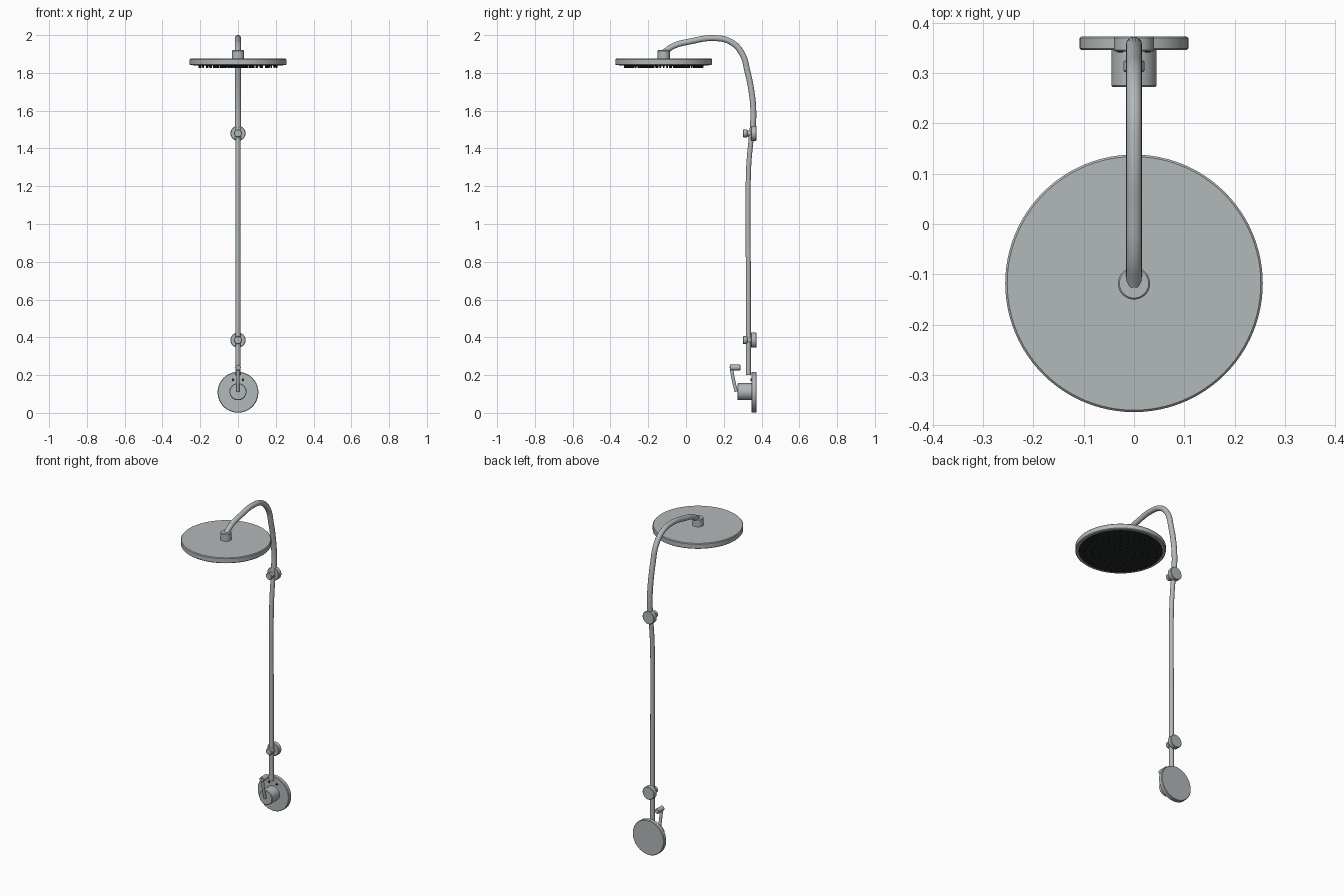
import bpy
import bmesh
from math import pi, radians, cos, sin
from mathutils import Matrix, Vector

if "Cube" in bpy.data.objects:
    bpy.data.objects.remove(bpy.data.objects["Cube"])


def material(name, colour):
    m = bpy.data.materials.new(name)
    m.use_nodes = True
    m.diffuse_color = colour
    m.node_tree.nodes["Principled BSDF"].inputs["Base Color"].default_value = colour
    return m


CHROME = material("brushed chrome", (0.45, 0.48, 0.49, 1))
RUBBER = material("black rubber", (0.018, 0.021, 0.021, 1))
UP = Matrix.Identity(4)
BACK = Matrix.Rotation(-pi / 2, 4, "X")   # turns local z towards +y


def finish(name, mesh, mat):
    obj = bpy.data.objects.new(name, mesh)
    bpy.context.collection.objects.link(obj)
    mesh.materials.clear()
    mesh.materials.append(mat)
    bpy.ops.object.select_all(action="DESELECT")
    obj.select_set(True)
    bpy.context.view_layer.objects.active = obj
    bpy.ops.object.shade_smooth_by_angle(angle=radians(35))
    return obj


def lathe(name, profile, centre, turn, mat, sides=64):
    """Revolve (radius, height) points, capping both ends."""
    bm = bmesh.new()
    rings = [[bm.verts.new((r * cos(2 * pi * i / sides), r * sin(2 * pi * i / sides), h))
              for i in range(sides)] for r, h in profile]
    for a, b in zip(rings, rings[1:]):
        for i in range(sides):
            j = (i + 1) % sides
            bm.faces.new((a[i], a[j], b[j], b[i]))
    bm.faces.new(rings[0][::-1])
    bm.faces.new(rings[-1])
    bm.transform(Matrix.Translation(centre) @ turn)
    bmesh.ops.recalc_face_normals(bm, faces=bm.faces)
    mesh = bpy.data.meshes.new(name)
    bm.to_mesh(mesh)
    bm.free()
    return finish(name, mesh, mat)


def disc(name, r, lo, hi, centre, turn, mat=CHROME, edge=0.003, sides=64):
    profile = [(r - edge, lo), (r, lo + edge), (r, hi - edge), (r - edge, hi)]
    return lathe(name, profile, centre, turn, mat, sides)


def pipe(name, points, radius):
    """Smooth tube through (y, z) points on the centre plane."""
    curve = bpy.data.curves.new(name, "CURVE")
    curve.dimensions = "3D"
    curve.bevel_depth = radius
    curve.bevel_resolution = 5
    curve.resolution_u = 10
    curve.use_fill_caps = True
    spline = curve.splines.new("BEZIER")
    spline.bezier_points.add(len(points) - 1)
    for p, (y, z) in zip(spline.bezier_points, points):
        p.co = (0, y, z)
        p.handle_left_type = p.handle_right_type = "AUTO"
    temp = bpy.data.objects.new(name + " path", curve)
    bpy.context.collection.objects.link(temp)
    bpy.context.view_layer.update()
    deps = bpy.context.evaluated_depsgraph_get()
    mesh = bpy.data.meshes.new_from_object(temp.evaluated_get(deps))
    bpy.data.objects.remove(temp)
    return finish(name, mesh, CHROME)


# Riser and overhead arm
pipe("riser_pipe", [(0.33, 0.2), (0.33, 0.7), (0.33, 1.25), (0.335, 1.35), (0.346, 1.46)], 0.0135)
pipe("shower_arm", [(0.346, 1.45), (0.354, 1.52), (0.356, 1.61), (0.347, 1.7), (0.327, 1.8),
                    (0.295, 1.905), (0.235, 1.965), (0.15, 1.984), (0.02, 1.966),
                    (-0.065, 1.943), (-0.118, 1.908)], 0.016)

# Shower head, with a recessed spray face and nozzles beneath
HEAD = Vector((0, -0.118, 0))
lathe("shower_head", [(0.237, 1.845), (0.237, 1.841), (0.252, 1.841), (0.256, 1.845),
                      (0.256, 1.871), (0.252, 1.875)], HEAD, UP, CHROME, 96)
disc("spray_face", 0.237, 1.838, 1.845, HEAD, UP, RUBBER, 0.001, 96)
disc("head_connector", 0.032, 1.87, 1.92, HEAD, UP)

bm = bmesh.new()
for ring in range(1, 6):
    count = ring * 7
    for i in range(count):
        a = 2 * pi * i / count
        spot = HEAD + Vector((0.041 * ring * cos(a), 0.041 * ring * sin(a), 1.833))
        bmesh.ops.create_cone(bm, cap_ends=True, segments=10, radius1=0.004, radius2=0.006,
                              depth=0.016, matrix=Matrix.Translation(spot))
nozzles = bpy.data.meshes.new("nozzles")
bm.to_mesh(nozzles)
bm.free()
finish("nozzles", nozzles, RUBBER)

# Wall brackets
for label, z in (("lower", 0.385), ("upper", 1.48)):
    spot = Vector((0, 0, z))
    disc(label + "_bracket_flange", 0.04, 0.343, 0.373, spot, BACK)
    disc(label + "_bracket_stub", 0.016, 0.315, 0.35, spot, BACK)
    disc(label + "_bracket_cap", 0.021, 0.302, 0.325, spot, BACK)

# Mixer valve
VALVE = Vector((0, 0, 0.109))
disc("wall_plate", 0.108, 0.346, 0.373, VALVE, BACK)
disc("valve_body", 0.045, 0.272, 0.35, VALVE + Vector((0, 0, 0.003)), BACK)
for side, x in (("left", 1), ("right", -1)):
    disc(side + "_plate_screw", 0.006, 0.341, 0.35, Vector((0.027 * x, 0, 0.175)), BACK,
         RUBBER, 0.001, 16)

# Lever handle and its knob
pipe("lever", [(0.266, 0.112), (0.25, 0.18), (0.239, 0.247)], 0.009)
disc("lever_knob", 0.015, 0.232, 0.288, Vector((0, 0, 0.24)), BACK, CHROME, 0.002, 32)
